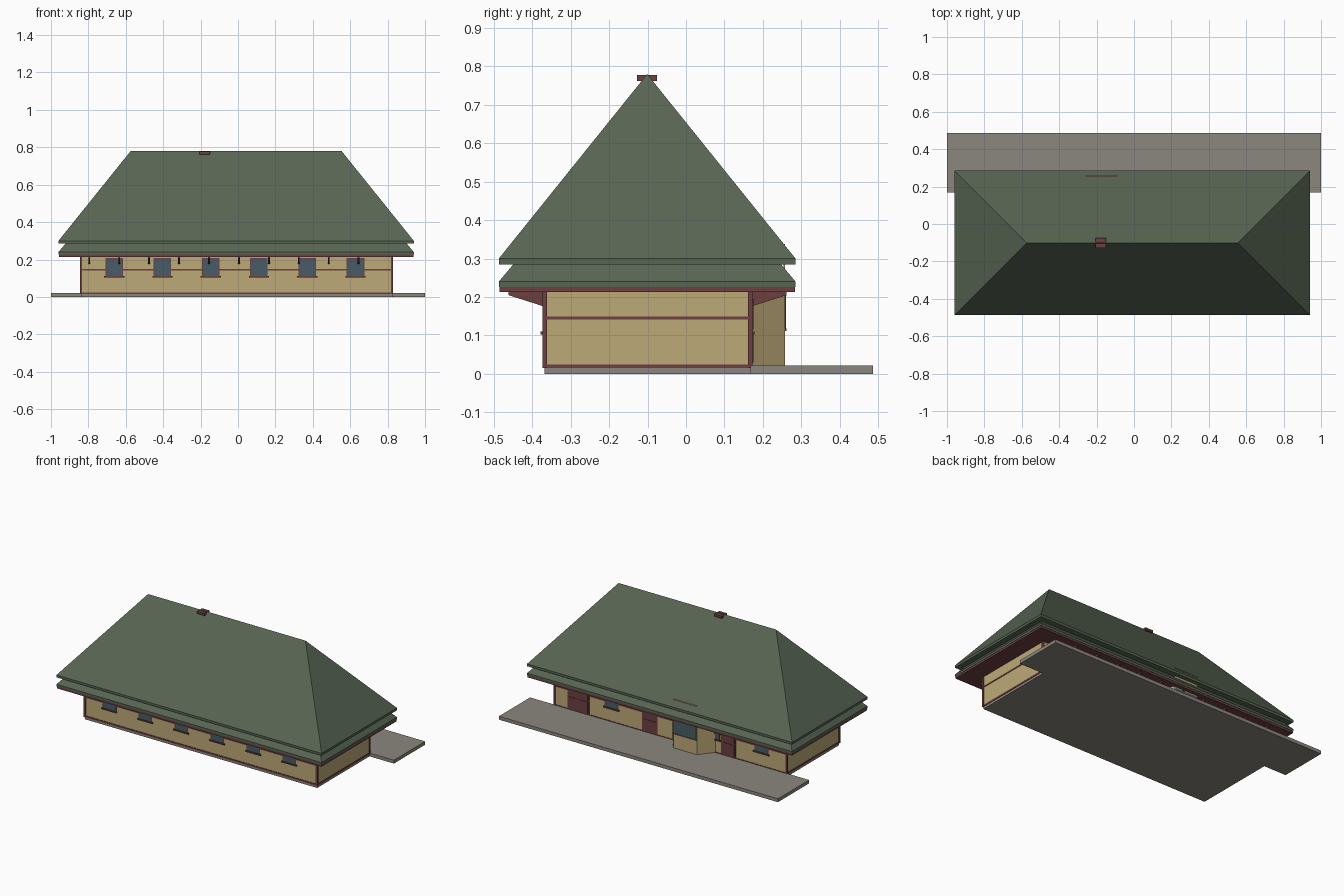
import bpy, bmesh

cube = bpy.data.objects.get("Cube")
if cube:
    bpy.data.objects.remove(cube, do_unlink=True)


def material(name, rgb):
    m = bpy.data.materials.new(name)
    m.use_nodes = True
    m.diffuse_color = (*rgb, 1)
    m.node_tree.nodes["Principled BSDF"].inputs["Base Color"].default_value = (*rgb, 1)
    return m


GREEN = material("roof green", (0.098, 0.131, 0.088))
CREAM = material("wall ochre", (0.51, 0.40, 0.19))
TRIM = material("trim maroon", (0.15, 0.050, 0.052))
GLASS = material("window glass", (0.065, 0.108, 0.135))
STONE = material("paving grey", (0.26, 0.24, 0.21))


def loft(name, rings, mat):
    """Solid through a stack of rings with equal point counts."""
    bm = bmesh.new()
    loops = [[bm.verts.new(p) for p in ring] for ring in rings]
    n = len(loops[0])
    for a, b in zip(loops, loops[1:]):
        for i in range(n):
            j = (i + 1) % n
            bm.faces.new((a[i], a[j], b[j], b[i]))
    bm.faces.new(loops[0][::-1])
    bm.faces.new(loops[-1])
    bmesh.ops.remove_doubles(bm, verts=bm.verts, dist=1e-5)
    bmesh.ops.recalc_face_normals(bm, faces=bm.faces)
    me = bpy.data.meshes.new(name)
    bm.to_mesh(me)
    bm.free()
    me.materials.append(mat)
    ob = bpy.data.objects.new(name, me)
    bpy.context.collection.objects.link(ob)
    return ob


def rect(x0, x1, y0, y1, z):
    return [(x0, y0, z), (x1, y0, z), (x1, y1, z), (x0, y1, z)]


def box(name, x0, x1, y0, y1, z0, z1, mat):
    return loft(name, [rect(x0, x1, y0, y1, z) for z in (z0, z1)], mat)


# House limits
L, R, F, B = -0.84, 0.825, -0.368, 0.168
EAVE_Z = 0.213

# Foundation, walls and paving
box("foundation", L, R, F, B, 0, 0.02, STONE)
box("back_terrace", -1, 1, B, 0.487, 0, 0.022, STONE)
box("walls", L, R, F, B, 0.02, EAVE_Z, CREAM)

# Corner posts
for x in (L, R):
    for y in (F, B):
        box("corner_post", x - 0.005 if x < 0 else x - 0.007, x + 0.007 if x < 0 else x + 0.005,
            y - 0.005 if y < 0 else y - 0.007, y + 0.007 if y < 0 else y + 0.005,
            0.015, EAVE_Z, TRIM)

# Horizontal timber bands
T = 0.003
for name, z0, z1 in (("base_band", 0.015, 0.025), ("middle_band", 0.142, 0.150)):
    box(name, L - T, R + T, F - T, B + T, z0, z1, TRIM)


def facade(y, side):
    """Window and door builders for a long wall; side is the outward y sign."""
    def slab(name, x0, x1, z0, z1, depth, mat):
        a, b = sorted((y - side * 0.002, y + side * depth))
        box(name, x0, x1, a, b, z0, z1, mat)

    def window(x0, x1, z0=0.11, z1=0.208):
        slab("window_frame", x0, x1, z0, z1, 0.004, TRIM)
        slab("window_glass", x0 + 0.005, x1 - 0.005, z0 + 0.002, z1 - 0.005, 0.005, GLASS)
        slab("window_sill", x0 - 0.007, x1 + 0.007, z0 - 0.007, z0 + 0.001, 0.010, TRIM)

    def door(x0, x1, leaves):
        slab("door_frame", x0, x1, 0.022, 0.205, 0.004, TRIM)
        w = (x1 - x0) / leaves
        for i in range(leaves):
            a = x0 + i * w
            for z0, z1 in ((0.03, 0.105), (0.115, 0.195)):
                slab("door_panel", a + 0.008, a + w - 0.008, z0, z1, 0.007, TRIM)
    return window, door


# Front windows
front_window, _ = facade(F, -1)
for i in range(6):
    x = -0.662 + i * 0.258
    front_window(x - 0.047, x + 0.047)

# Back windows and doors
back_window, back_door = facade(B, 1)
for x0, x1 in ((0.365, 0.465), (-0.71, -0.61)):
    back_window(x0, x1)
back_window(-0.362, -0.335)
for x0, x1, leaves in ((0.575, 0.73, 2), (0.085, 0.195, 1), (-0.475, -0.37, 1)):
    back_door(x0, x1, leaves)

# Angled bay at the back
BAY_Y = 0.258
plan = [(-0.335, B - 0.01), (-0.015, B - 0.01), (-0.09, BAY_Y), (-0.26, BAY_Y)]
loft("bay", [[(x, y, z) for x, y in plan] for z in (0.021, EAVE_Z)], CREAM)
box("bay_glass", -0.255, -0.095, BAY_Y - 0.002, BAY_Y + 0.002, 0.117, 0.205, GLASS)
box("bay_sill", -0.26, -0.09, BAY_Y - 0.002, BAY_Y + 0.004, 0.112, 0.118, TRIM)
box("bay_upper_board", -0.26, -0.09, BAY_Y - 0.004, BAY_Y, EAVE_Z, 0.338, CREAM)

# Eave brackets along both long sides
for i in range(10):
    x = -0.795 + i * 0.16
    for y, s in ((F, -1), (B, 1)):
        profile = [(y, 0.175), (y + s * 0.094, 0.205), (y + s * 0.094, 0.215), (y, 0.215)]
        loft("eave_bracket", [[(x + d, py, pz) for py, pz in profile] for d in (-0.005, 0.005)], TRIM)

# Eave board and two-tier hipped roof
RX0, RX1, RY0, RY1 = -0.96, 0.94, -0.487, 0.285


def inset(d, z):
    return rect(RX0 + d, RX1 - d, RY0 + d, RY1 - d, z)


loft("eave_board", [inset(0.002, EAVE_Z), inset(0.002, 0.226)], TRIM)
loft("lower_roof", [inset(0, 0.226), inset(0, 0.24), inset(0.042, 0.29)], GREEN)
half = (RY1 - RY0) / 2
loft("upper_roof", [inset(0, 0.285), inset(0, 0.30), inset(half, 0.78)], GREEN)

# Ridge vent
box("ridge_vent", -0.205, -0.15, -0.127, -0.075, 0.762, 0.777, TRIM)
